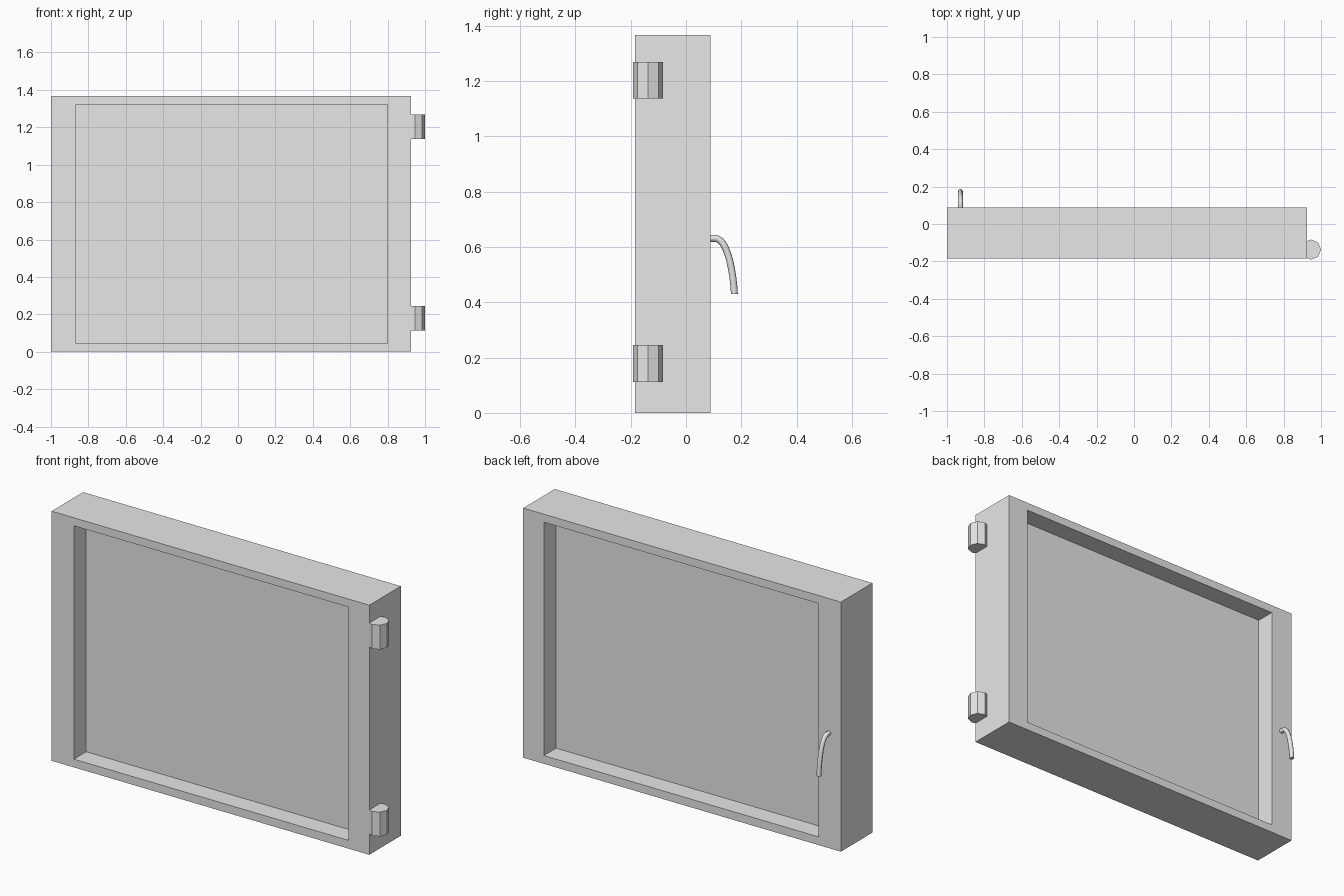
import bpy
import bmesh
from math import radians
from mathutils import Matrix, Vector

cube = bpy.data.objects.get("Cube")
if cube:
    bpy.data.objects.remove(cube, do_unlink=True)

grey = bpy.data.materials.new("light_grey")
grey.use_nodes = True
grey.diffuse_color = (0.8, 0.8, 0.8, 1)
grey.node_tree.nodes["Principled BSDF"].inputs["Base Color"].default_value = grey.diffuse_color


def add_object(name, data):
    obj = bpy.data.objects.new(name, data)
    bpy.context.collection.objects.link(obj)
    data.materials.append(grey)
    return obj


def from_bmesh(name, bm):
    bmesh.ops.recalc_face_normals(bm, faces=bm.faces)
    mesh = bpy.data.meshes.new(name)
    bm.to_mesh(mesh)
    bm.free()
    return add_object(name, mesh)


# Door slab with a recessed panel on both faces
LOW, HIGH = Vector((-1, -0.185, 0)), Vector((0.925, 0.088, 1.367))
OPEN_X, OPEN_Z = (-0.865, 0.80), (0.045, 1.323)
RECESS = 0.106


def ring(bm, xs, zs, y):
    return [bm.verts.new((xs[i], y, zs[k])) for i, k in ((0, 0), (1, 0), (1, 1), (0, 1))]


def bridge(bm, a, b):
    for i in range(4):
        j = (i + 1) % 4
        bm.faces.new((a[i], a[j], b[j], b[i]))


bm = bmesh.new()
outer_x, outer_z = (LOW.x, HIGH.x), (LOW.z, HIGH.z)
rims = []
for y, inward in ((LOW.y, 1), (HIGH.y, -1)):
    rim = ring(bm, outer_x, outer_z, y)
    lip = ring(bm, OPEN_X, OPEN_Z, y)
    floor = ring(bm, OPEN_X, OPEN_Z, y + inward * RECESS)
    bridge(bm, rim, lip)
    bridge(bm, lip, floor)
    bm.faces.new(floor)
    rims.append(rim)
bridge(bm, *rims)
from_bmesh("door_panel", bm)

# Eight-sided hinge barrels on the left edge
for name, z in (("lower_hinge", 0.179), ("upper_hinge", 1.203)):
    bm = bmesh.new()
    bmesh.ops.create_cone(bm, cap_ends=True, segments=8, radius1=0.054, radius2=0.054,
                          depth=0.133, matrix=Matrix.Translation((0.946, -0.137, z)))
    from_bmesh(name, bm)

# Hooked handle swept along a curve, then turned into a mesh
curve = bpy.data.curves.new("handle", "CURVE")
curve.dimensions = "3D"
curve.bevel_depth = 0.0125
curve.bevel_resolution = 2
curve.resolution_u = 12
curve.use_fill_caps = True
spline = curve.splines.new("BEZIER")
spline.bezier_points.add(2)
path = [((0.08, 0.631), (0.07, 0.631), (0.09, 0.631)),
        ((0.105, 0.631), (0.095, 0.631), (0.15, 0.631)),
        ((0.175, 0.43), (0.171, 0.51), (0.176, 0.42))]
for point, (co, left, right) in zip(spline.bezier_points, path):
    point.handle_left_type = point.handle_right_type = "FREE"
    point.co, point.handle_left, point.handle_right = [(-0.928, y, z) for y, z in (co, left, right)]
handle = add_object("handle", curve)
bpy.ops.object.select_all(action="DESELECT")
handle.select_set(True)
bpy.context.view_layer.objects.active = handle
bpy.ops.object.convert(target="MESH")
bpy.ops.object.shade_smooth_by_angle(angle=radians(50))
